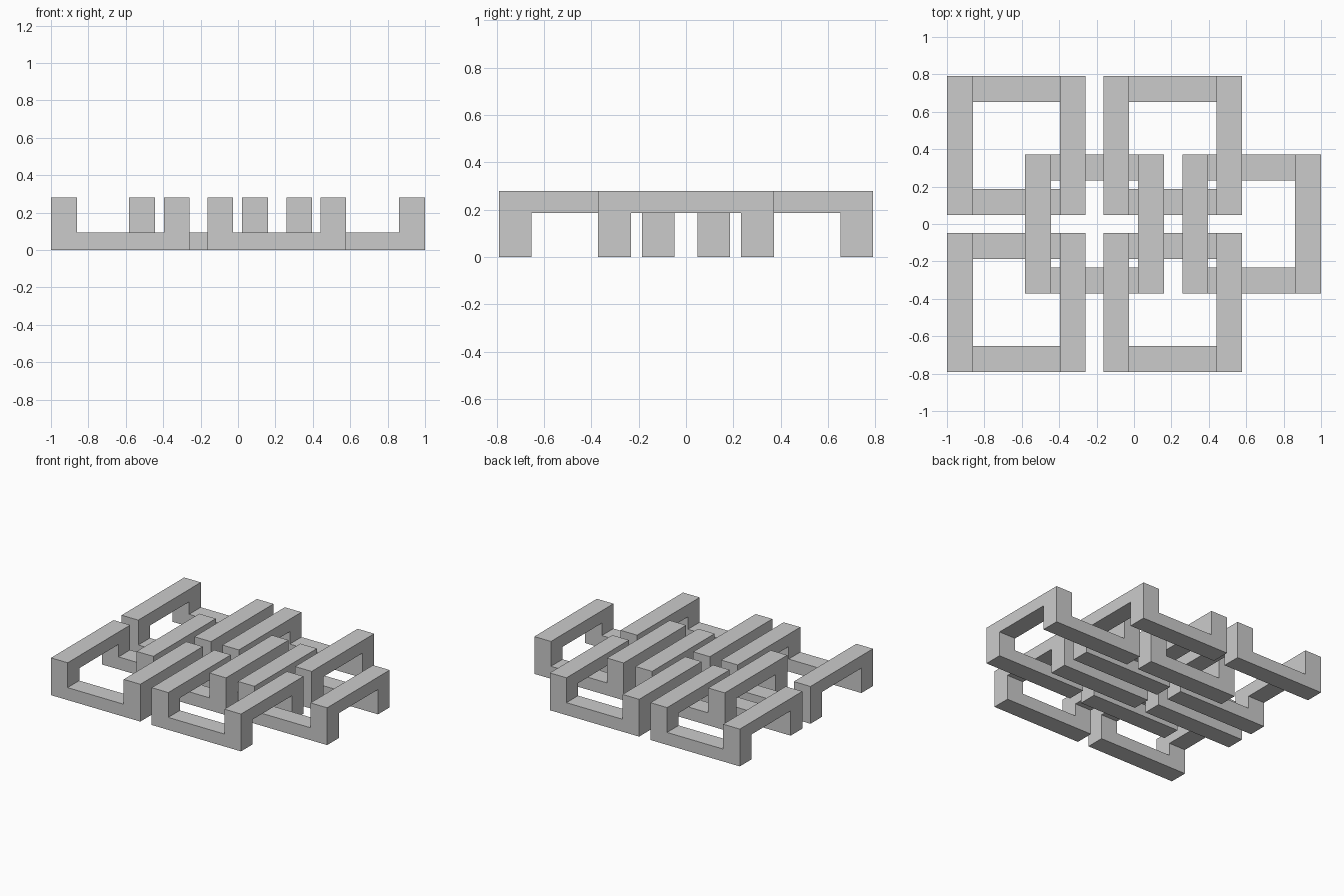
import bpy
import bmesh
import math
from mathutils import Vector

if "Cube" in bpy.data.objects:
    bpy.data.objects.remove(bpy.data.objects["Cube"], do_unlink=True)

SIZE, BAR, HEIGHT = 0.742, 0.138, 0.28

grey = bpy.data.materials.new("light_grey")
grey.use_nodes = True
colour = (0.6, 0.6, 0.6, 1)
grey.diffuse_color = colour
grey.node_tree.nodes["Principled BSDF"].inputs["Base Color"].default_value = colour

half, inner = SIZE / 2, SIZE / 2 - BAR
PLAN = (-half, -inner, inner, half)
LEVELS = (0, HEIGHT / 3, HEIGHT * 2 / 3, HEIGHT)


def filled(i, j, k):
    """Corner posts, low bars along x, high bars along y."""
    if min(i, j, k) < 0 or max(i, j, k) > 2:
        return False
    if i != 1 and j != 1:
        return True
    return (i == 1 and j != 1 and k == 0) or (j == 1 and i != 1 and k == 2)


def link_mesh():
    """Outer skin of one square chain link, with no inner walls."""
    bm = bmesh.new()
    verts = {}

    def corner(p):
        if p not in verts:
            verts[p] = bm.verts.new((PLAN[p[0]], PLAN[p[1]], LEVELS[p[2]]))
        return verts[p]

    cells = [(i, j, k) for i in range(3) for j in range(3) for k in range(3)
             if filled(i, j, k)]
    for cell in cells:
        for axis in range(3):
            u, v = (axis + 1) % 3, (axis + 2) % 3
            for side in (0, 1):
                beyond = list(cell)
                beyond[axis] += 2 * side - 1
                if filled(*beyond):
                    continue
                loop = []
                for du, dv in ((0, 0), (1, 0), (1, 1), (0, 1)):
                    p = list(cell)
                    p[axis] += side
                    p[u] += du
                    p[v] += dv
                    loop.append(corner(tuple(p)))
                bm.faces.new(loop if side else loop[::-1])
    # Merge flat neighbours into whole faces
    bmesh.ops.dissolve_limit(bm, angle_limit=math.radians(1),
                             verts=bm.verts[:], edges=bm.edges[:])
    mesh = bpy.data.meshes.new("chain_link")
    bm.to_mesh(mesh)
    bm.free()
    mesh.materials.append(grey)
    return mesh


# Interlocking links: four outer ones and two along the middle
mesh = link_mesh()
places = {
    "back_right_link": (-0.629, 0.419),
    "back_left_link": (0.207, 0.419),
    "front_right_link": (-0.629, -0.419),
    "front_left_link": (0.207, -0.419),
    "middle_right_link": (-0.211, 0),
    "middle_left_link": (0.629, 0),
}
for name, (x, y) in places.items():
    link = bpy.data.objects.new(name, mesh)
    link.location = Vector((x, y, 0))
    bpy.context.collection.objects.link(link)
